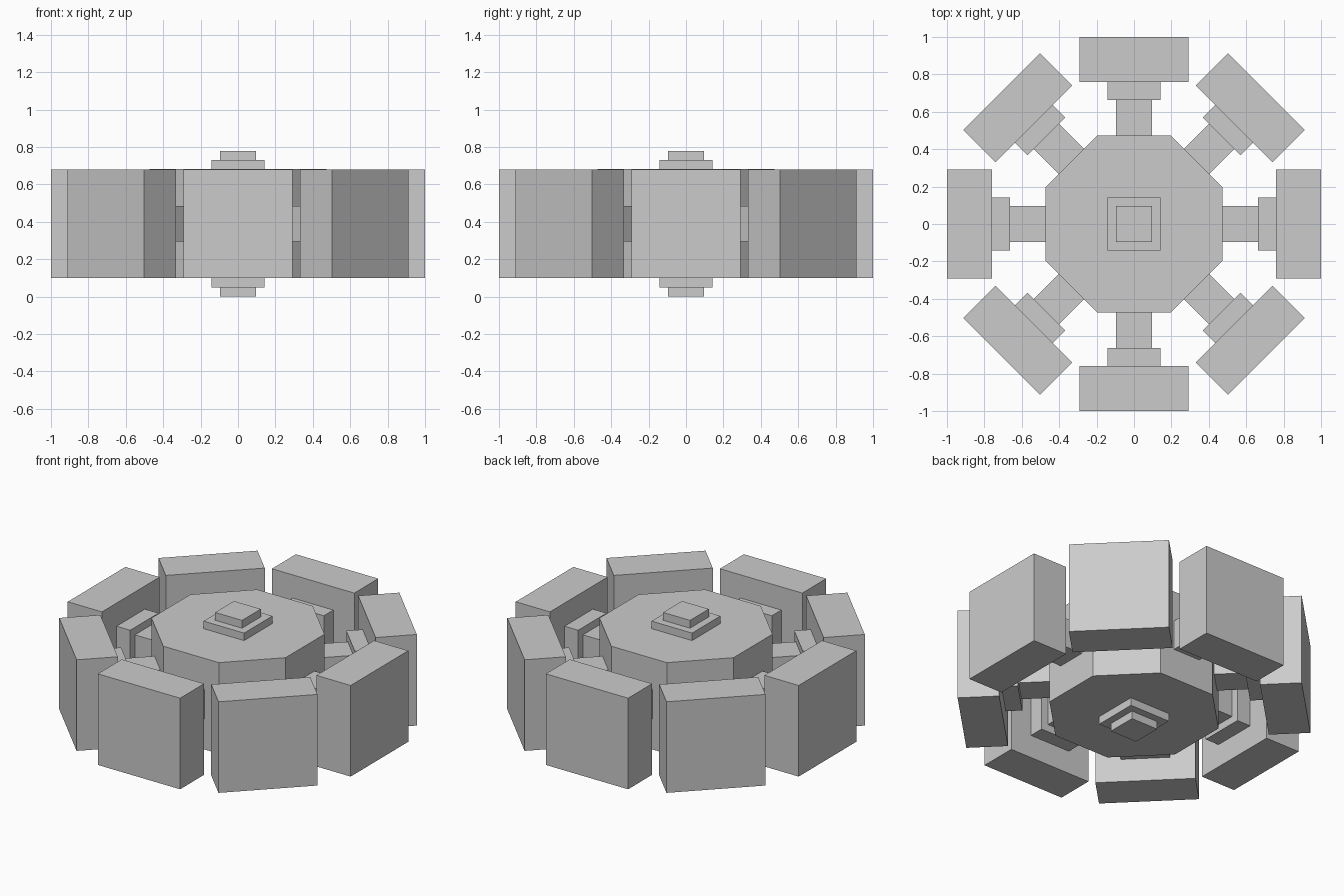
import bpy, math
from mathutils import Matrix, Vector

if "Cube" in bpy.data.objects:
    bpy.data.objects.remove(bpy.data.objects["Cube"])

MID = 0.39  # height of the spoke axis


def box(name, lo, hi, angle=0.0):
    """Box between two corners, turned about the z axis."""
    lo, hi = Vector(lo), Vector(hi)
    bpy.ops.mesh.primitive_cube_add(size=1)
    ob = bpy.context.object
    ob.name = name
    size = hi - lo
    ob.data.transform(Matrix.Rotation(angle, 4, 'Z')
                      @ Matrix.Translation((lo + hi) / 2)
                      @ Matrix.Diagonal((*size, 1)))
    return ob


# Octagonal hub, flat sides facing the axes
apothem = 0.474
bpy.ops.mesh.primitive_cylinder_add(vertices=8, radius=apothem / math.cos(math.pi / 8),
                                    depth=0.582)
hub = bpy.context.object
hub.name = "hub"
hub.data.transform(Matrix.Translation((0, 0, 0.391)) @ Matrix.Rotation(math.pi / 8, 4, 'Z'))

# Stepped square axle caps, above and below
for side, s in (("top", 1), ("bottom", -1)):
    for part, half, near, far in (("axle_collar", 0.143, 0.285, 0.34),
                                  ("axle_end", 0.095, 0.34, 0.39)):
        z0, z1 = sorted((MID + s * near, MID + s * far))
        box(f"{side}_{part}", (-half, -half, z0), (half, half, z1))

# Eight arms: spoke, collar and outer block
for i in range(8):
    for part, half, r0, r1 in (("spoke", 0.095, 0.47, 0.662),
                               ("spoke_collar", 0.143, 0.662, 0.758),
                               ("outer_block", 0.291, 0.758, 1.0)):
        box(f"{part}_{i + 1}", (r0, -half, MID - half), (r1, half, MID + half),
            i * math.pi / 4)
